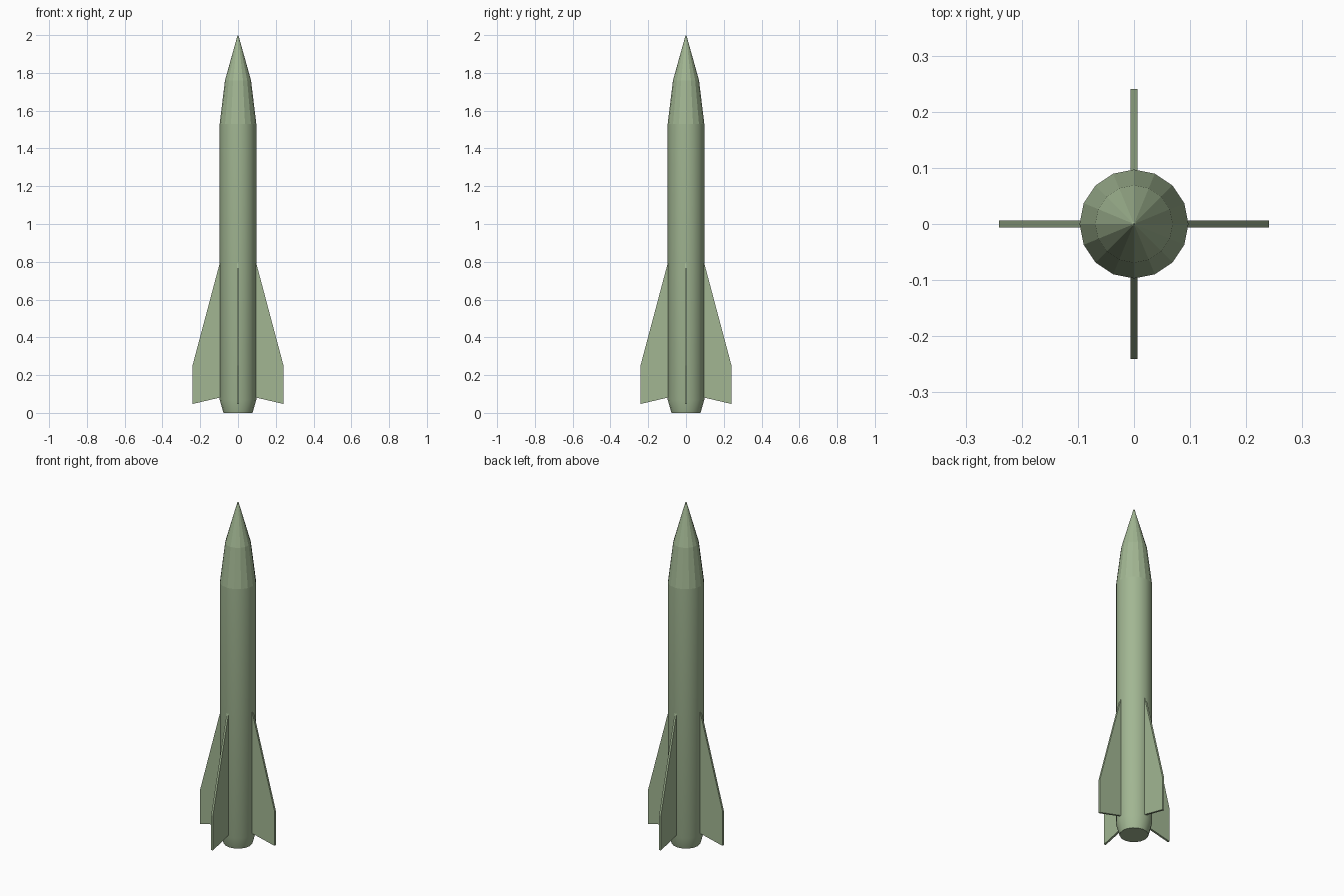
import bpy, bmesh, math
from mathutils import Matrix

if "Cube" in bpy.data.objects:
    bpy.data.objects.remove(bpy.data.objects["Cube"])

mat = bpy.data.materials.new("green_paint")
mat.diffuse_color = (0.36, 0.47, 0.29, 1)
mat.use_nodes = True
mat.node_tree.nodes["Principled BSDF"].inputs["Base Color"].default_value = mat.diffuse_color
SIDES = 16


def finish(bm, name, smooth_sides=False):
    bmesh.ops.recalc_face_normals(bm, faces=bm.faces)
    me = bpy.data.meshes.new(name)
    bm.to_mesh(me)
    bm.free()
    me.materials.append(mat)
    ob = bpy.data.objects.new(name, me)
    bpy.context.collection.objects.link(ob)
    if smooth_sides:
        bpy.ops.object.select_all(action='DESELECT')
        bpy.context.view_layer.objects.active = ob
        ob.select_set(True)
        bpy.ops.object.shade_smooth_by_angle(angle=math.radians(30))
    return ob


def lathe(name, profile, cap_bottom=False, smooth=False):
    """Stack rings of (radius, z); a zero radius makes a tip."""
    bm = bmesh.new()
    prev = None
    for r, z in profile:
        angles = [math.tau * i / SIDES for i in range(SIDES)] if r else [0]
        ring = [bm.verts.new((r * math.cos(a), r * math.sin(a), z)) for a in angles]
        if prev is None and cap_bottom:
            bm.faces.new(ring)
        if prev:
            for i in range(SIDES):
                j = (i + 1) % SIDES
                quad = [prev[i], prev[j]]
                quad += [ring[j], ring[i]] if r else [ring[0]]
                bm.faces.new(quad)
        prev = ring
    return finish(bm, name, smooth)


# Body tube with tapered tail
lathe("body", [(0.077, 0), (0.097, 0.07), (0.097, 1.53)], True, True)

# Faceted nose cone
lathe("nose_cone", [(0.097, 1.53), (0.069, 1.76), (0.004, 1.993), (0, 2.0)])

# Four swept fins, roots sunk slightly into the body
outline = [(0.088, 0.083), (0.241, 0.047), (0.241, 0.25), (0.088, 0.825)]
for k, side in enumerate(("right", "back", "left", "front")):
    bm = bmesh.new()
    face = bm.faces.new([bm.verts.new((x, -0.006, z)) for x, z in outline])
    ext = bmesh.ops.extrude_face_region(bm, geom=[face], use_keep_orig=True)
    moved = [g for g in ext["geom"] if isinstance(g, bmesh.types.BMVert)]
    bmesh.ops.translate(bm, verts=moved, vec=(0, 0.012, 0))
    bm.transform(Matrix.Rotation(k * math.pi / 2, 4, 'Z'))
    finish(bm, side + "_fin")
